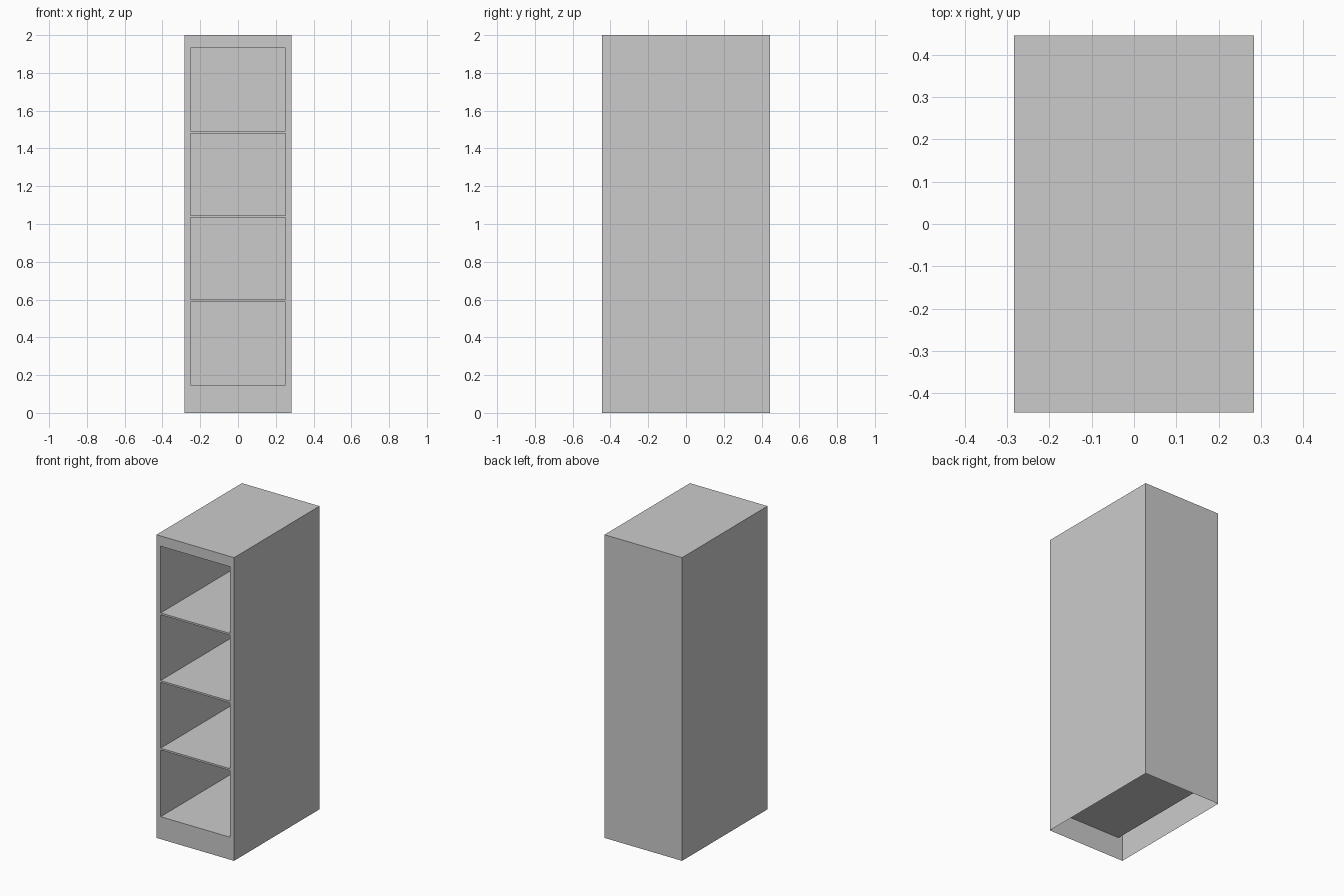
import bpy, bmesh
from mathutils import Vector

default = bpy.data.objects.get("Cube")
if default:
    bpy.data.objects.remove(default, do_unlink=True)

# Overall dimensions
HALF_W, HALF_D, HEIGHT = 0.283, 0.445, 2.0
OPEN_HALF = 0.2525          # half width of the compartments
BACK = 0.415                # depth where the compartments end
BOTTOM, TOP, COUNT, DIVIDER = 0.148, 1.932, 4, 0.012

grey = bpy.data.materials.new("light_grey")
grey.use_nodes = True
colour = (0.6, 0.6, 0.6, 1)
grey.diffuse_color = colour
grey.node_tree.nodes["Principled BSDF"].inputs["Base Color"].default_value = colour

# Height range of each compartment, with thin dividers between
pitch = (TOP - BOTTOM) / COUNT
bays = []
for i in range(COUNT):
    low = BOTTOM + i * pitch + (DIVIDER / 2 if i > 0 else 0)
    high = BOTTOM + (i + 1) * pitch - (DIVIDER / 2 if i < COUNT - 1 else 0)
    bays.append((low, high))


def open_box(bm, low, high, open_dirs):
    """Add a box made of single sheets, leaving out the faces in open_dirs."""
    low, high = Vector(low), Vector(high)
    verts = bmesh.ops.create_cube(bm, size=1)["verts"]
    for v in verts:
        v.co = (low + high) / 2 + v.co * (high - low)
    faces = list({f for v in verts for f in v.link_faces})
    for f in faces:
        f.normal_update()
    gone = [f for f in faces if any(f.normal.dot(Vector(d)) > 0.9 for d in open_dirs)]
    kept = [f for f in faces if f not in gone]
    bmesh.ops.delete(bm, geom=gone, context='FACES_ONLY')
    return kept


def finish(bm, name):
    bmesh.ops.remove_doubles(bm, verts=bm.verts[:], dist=0.0001)
    mesh = bpy.data.meshes.new(name)
    bm.to_mesh(mesh)
    bm.free()
    mesh.materials.append(grey)
    obj = bpy.data.objects.new(name, mesh)
    bpy.context.collection.objects.link(obj)


FRONT, DOWN = (0, -1, 0), (0, 0, -1)

# Outer casing: sides, back and top, open underneath
bm = bmesh.new()
open_box(bm, (-HALF_W, -HALF_D, 0), (HALF_W, HALF_D, HEIGHT), [FRONT, DOWN])
finish(bm, "casing")

# Front frame: a sheet with one hole per compartment
bm = bmesh.new()
xs = [-HALF_W, -OPEN_HALF, OPEN_HALF, HALF_W]
zs = [0] + [z for bay in bays for z in bay] + [HEIGHT]
for i, (x0, x1) in enumerate(zip(xs, xs[1:])):
    for j, (z0, z1) in enumerate(zip(zs, zs[1:])):
        if i == 1 and j % 2 == 1:
            continue
        corners = [(x0, z0), (x1, z0), (x1, z1), (x0, z1)]
        bm.faces.new([bm.verts.new((x, -HALF_D, z)) for x, z in corners])
finish(bm, "front_frame")

# Compartments: sheet boxes open to the front, facing inwards
for n, (low, high) in enumerate(bays, 1):
    bm = bmesh.new()
    faces = open_box(bm, (-OPEN_HALF, -HALF_D, low), (OPEN_HALF, BACK, high), [FRONT])
    bmesh.ops.reverse_faces(bm, faces=faces)
    finish(bm, f"compartment_{n}")
